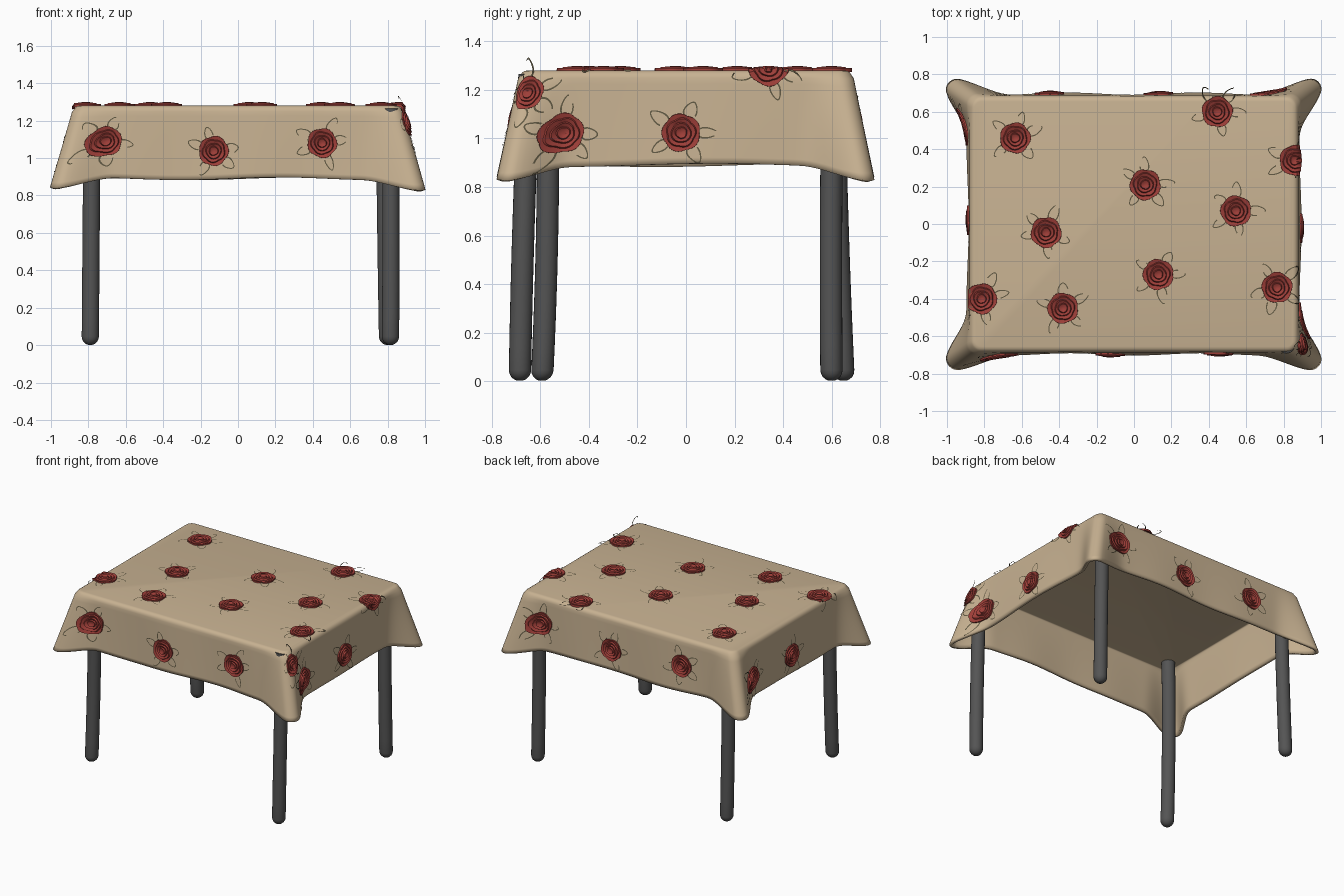
import bpy, bmesh, math, random

if "Cube" in bpy.data.objects:
    bpy.data.objects.remove(bpy.data.objects["Cube"])

random.seed(4)
HX, HY, Z, DROP, RC, ROLL = 0.878, 0.685, 1.28, 0.39, 0.06, 0.03


def material(name, rgb):
    m = bpy.data.materials.new(name)
    lin = [((c / 255 + 0.055) / 1.055) ** 2.4 for c in rgb]
    m.diffuse_color = (*lin, 1)
    m.use_nodes = True
    m.node_tree.nodes["Principled BSDF"].inputs["Base Color"].default_value = m.diffuse_color
    return m


TAN = material("tan cloth", (200, 178, 146))
RED = material("rose red", (158, 62, 56))
OLIVE = material("leaf line", (98, 90, 68))
GREY = material("dark grey", (84, 84, 84))


def finish(bm, name, mat, angle=40):
    bmesh.ops.recalc_face_normals(bm, faces=bm.faces)
    me = bpy.data.meshes.new(name)
    bm.to_mesh(me)
    bm.free()
    ob = bpy.data.objects.new(name, me)
    me.materials.append(mat)
    bpy.context.collection.objects.link(ob)
    bpy.context.view_layer.objects.active = ob
    ob.select_set(True)
    bpy.ops.object.shade_smooth_by_angle(angle=math.radians(angle))
    ob.select_set(False)
    return ob


def bridge(bm, a, b):
    n = len(a)
    for i in range(n):
        bm.faces.new((a[i], a[(i + 1) % n], b[(i + 1) % n], b[i]))


def clamp(v, m):
    return max(-m, min(m, v))


def rim(x, y):
    """Nearest point of the rounded tabletop outline, with its normal."""
    cx, cy = clamp(x, HX - RC), clamp(y, HY - RC)
    dx, dy = x - cx, y - cy
    d = math.hypot(dx, dy) or 1
    return cx + dx / d * RC, cy + dy / d * RC, dx / d, dy / d


def hang(x, y, nx, ny, t):
    """Skirt point below an outline point; corners flare out into lobes."""
    sx, sy = math.copysign(1, x), math.copysign(1, y)
    d = math.hypot(HX - 0.02 - abs(x), HY - 0.02 - abs(y))
    w = math.exp(-(d / 0.12) ** 3)
    wave = 0.012 * t + 0.006 * t * math.sin(9 * x + 7 * y)
    return (x + nx * wave + sx * 0.118 * t * w,
            y + ny * wave + sy * 0.085 * t * w,
            Z - t * (DROP + 0.055 * w + 0.007 * math.sin(6 * x - 5 * y)))


# tablecloth
outline = []
STEP = 0.02


def side_points(x0, y0, x1, y1):
    n = int(math.hypot(x1 - x0, y1 - y0) / STEP)
    return [(x0 + (x1 - x0) * i / n, y0 + (y1 - y0) * i / n) for i in range(n)]


ax, ay = HX - RC, HY - RC
corners = [(ax, -ay, -90), (ax, ay, 0), (-ax, ay, 90), (-ax, -ay, 180)]
for k, (cx, cy, a0) in enumerate(corners):
    arc = [(cx + RC * math.cos(math.radians(a0 + j * 11.25)),
            cy + RC * math.sin(math.radians(a0 + j * 11.25))) for j in range(9)]
    nx, ny, na = corners[(k + 1) % 4]
    end = (nx + RC * math.cos(math.radians(na)), ny + RC * math.sin(math.radians(na)))
    outline += arc[:-1] + side_points(*arc[-1], *end)
base = [rim(x, y) for x, y in outline]

bm = bmesh.new()
rings = []
for a in (0, 22.5, 45, 67.5):                       # rolled top edge
    s, c = math.sin(math.radians(a)), math.cos(math.radians(a))
    k = ROLL * (1 - s)
    rings.append([bm.verts.new((x - nx * k, y - ny * k, Z - ROLL * (1 - c)))
                  for x, y, nx, ny in base])
for j in range(15):                                 # hanging skirt
    t = ROLL / DROP + (1 - ROLL / DROP) * j / 14
    rings.append([bm.verts.new(hang(*p, t)) for p in base])
bm.faces.new(rings[0])
for a, b in zip(rings, rings[1:]):
    bridge(bm, a, b)
cloth = finish(bm, "tablecloth", TAN)
mod = cloth.modifiers.new("thickness", 'SOLIDIFY')
mod.thickness, mod.offset = 0.022, -1


def place(side, a, b, h):
    """Map flat pattern coordinates to the cloth, lifted by h."""
    if side == "top":
        if abs(a) <= HX:
            return a, b, Z + h
        x, y, nx, ny = rim(math.copysign(HX, a), b)
        t = (abs(a) - HX) / DROP
    else:
        x, y = {"front": (a, -HY), "back": (a, HY),
                "right": (HX, a), "left": (-HX, a)}[side]
        x, y, nx, ny = rim(x, y)
        t = (Z - b) / DROP
    px, py, pz = hang(x, y, nx, ny, t)
    return px + nx * h, py + ny * h, pz


# roses with leaf outlines
roses, leaves = bmesh.new(), bmesh.new()
PROFILE = [(1.0, -0.006), (0.99, 0.010), (0.78, 0.005), (0.72, 0.014), (0.54, 0.007),
           (0.48, 0.017), (0.32, 0.009), (0.27, 0.019), (0.12, 0.012)]


def add_rose(side, ca, cb, r=0.088):
    turn = random.uniform(0, 6.28)
    prev = None
    for i, (f, h) in enumerate(PROFILE):
        ring = []
        for j in range(40):
            a = 2 * math.pi * j / 40
            lobes = 5 if i < 4 else 3
            q = r * f * (0.93 + 0.09 * abs(math.sin(lobes * a / 2 + turn + (i // 2) * 1.1)))
            ring.append(roses.verts.new(place(side, ca + q * math.cos(a), cb + q * math.sin(a), h)))
        if prev:
            bridge(roses, prev, ring)
        prev = ring
    roses.faces.new(prev)
    for k in range(5):                              # pointed leaf loops, partly broken
        d = turn + k * 1.257 + random.uniform(-0.25, 0.25)
        length, width = random.uniform(0.07, 0.095), random.uniform(0.022, 0.03)
        gap = random.randrange(24)
        pts = []
        for j in range(25):
            a = 2 * math.pi * j / 24
            pair = []
            for e in (0, 0.006):
                u = r * 0.8 + length * 0.5 * (1 - math.cos(a)) + e * math.cos(a)
                v = (width - e) * math.sin(a) * (1 + 0.3 * math.cos(a))
                pair.append(leaves.verts.new(place(side, ca + u * math.cos(d) - v * math.sin(d),
                                                   cb + u * math.sin(d) + v * math.cos(d), 0.004)))
            pts.append(pair)
        for j in range(24):
            if (j - gap) % 24 > 4:
                leaves.faces.new((pts[j][0], pts[j + 1][0], pts[j + 1][1], pts[j][1]))


for x, y in [(-0.635, 0.46), (0.445, 0.6), (0.06, 0.21), (-0.47, -0.045), (0.545, 0.07),
             (0.13, -0.27), (-0.38, -0.45), (0.765, -0.34), (-0.815, -0.4), (0.86, 0.34)]:
    add_rose("top", x, y, 0.083)
for x, z in [(-0.7, 1.09), (-0.13, 1.04), (0.45, 1.08)]:
    add_rose("front", x, z, 0.08)
    add_rose("back", -x, z, 0.08)
for y, z in [(-0.5, 1.03), (-0.02, 1.02)]:
    add_rose("right", y, z, 0.08)
    add_rose("left", -y, z, 0.08)
add_rose("right", -0.635, 1.2, 0.06)
finish(roses, "roses", RED, 35)
finish(leaves, "leaf_outlines", OLIVE)

# slightly bent legs: bottom, middle and top of each centre line
LEGS = {
    "front_left_leg": ((-0.79, -0.594), (-0.785, -0.572), (-0.78, -0.57)),
    "front_right_leg": ((0.815, -0.685), (0.818, -0.67), (0.815, -0.645)),
    "back_right_leg": ((0.80, 0.60), (0.79, 0.598), (0.783, 0.605)),
    "back_left_leg": ((-0.79, 0.65), (-0.785, 0.625), (-0.78, 0.61)),
}
R, TOP = 0.046, 1.265
for name, (p0, p1, p2) in LEGS.items():
    bm = bmesh.new()
    rows = [(R * (1 - math.cos(a)), R * math.sin(a)) for a in (0.25, 0.55, 0.9, 1.25, 1.57)]
    rows += [(R + (TOP - R) * j / 12, R) for j in range(1, 13)]
    prev = None
    for z, r in rows:
        t = z / TOP
        c = [(1 - t) * (1 - 2 * t) * a + 4 * t * (1 - t) * b + t * (2 * t - 1) * e
             for a, b, e in zip(p0, p1, p2)]
        ring = [bm.verts.new((c[0] + r * math.cos(math.pi * j / 12),
                              c[1] + r * math.sin(math.pi * j / 12), z)) for j in range(24)]
        if prev:
            bridge(bm, prev, ring)
        else:
            bm.faces.new(ring)
        prev = ring
    bm.faces.new(prev)
    finish(bm, name, GREY)
